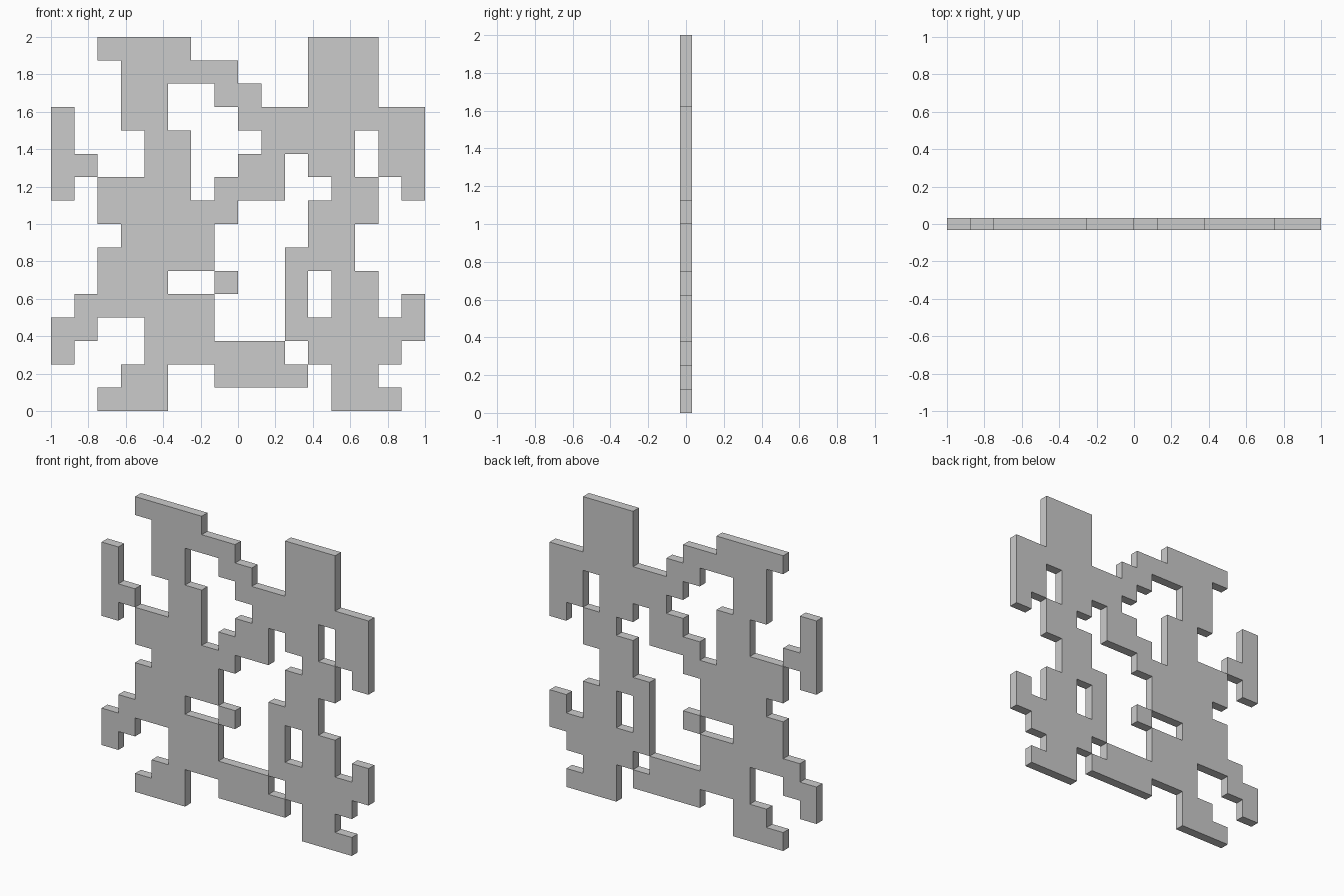
import bpy, bmesh
from mathutils import Vector

if "Cube" in bpy.data.objects:
    bpy.data.objects.remove(bpy.data.objects["Cube"])

# Cell pattern of the pierced panel, seen from the front, top row first
PATTERN = [
    "..####.....###..",
    "...#####...###..",
    "...##..##..###..",
    "#..##...########",
    "#...##...####.##",
    "##..##..##.##.##",
    "#.####.###..##.#",
    "..######...###..",
    "...####....##...",
    "..#####...###...",
    "..###..#..#.##..",
    ".######...#.##.#",
    "##..###...######",
    "#...######.####.",
    "...##..####.##..",
    "..###.......###.",
]
N = 16
CELL = 2 / N
THICK = CELL / 2

# Flat grid in the xy plane, with the empty cells cut away
bm = bmesh.new()
bmesh.ops.create_grid(bm, x_segments=N, y_segments=N, size=1)


def is_empty(face):
    c = face.calc_center_median()
    col = int((c.x + 1) / CELL)
    row = int((1 - c.y) / CELL)
    return PATTERN[row][col] == "."


bmesh.ops.delete(bm, geom=[f for f in bm.faces if is_empty(f)], context='FACES')

# Stand the sheet upright on the ground and give it thickness
for v in bm.verts:
    v.co = Vector((v.co.x, -THICK / 2, v.co.y + 1))
ext = bmesh.ops.extrude_face_region(bm, geom=bm.faces[:], use_keep_orig=True)
moved = [g for g in ext["geom"] if isinstance(g, bmesh.types.BMVert)]
bmesh.ops.translate(bm, verts=moved, vec=(0, THICK, 0))
bmesh.ops.recalc_face_normals(bm, faces=bm.faces[:])

mesh = bpy.data.meshes.new("pierced_panel")
bm.to_mesh(mesh)
bm.free()
panel = bpy.data.objects.new("pierced_panel", mesh)
bpy.context.collection.objects.link(panel)
